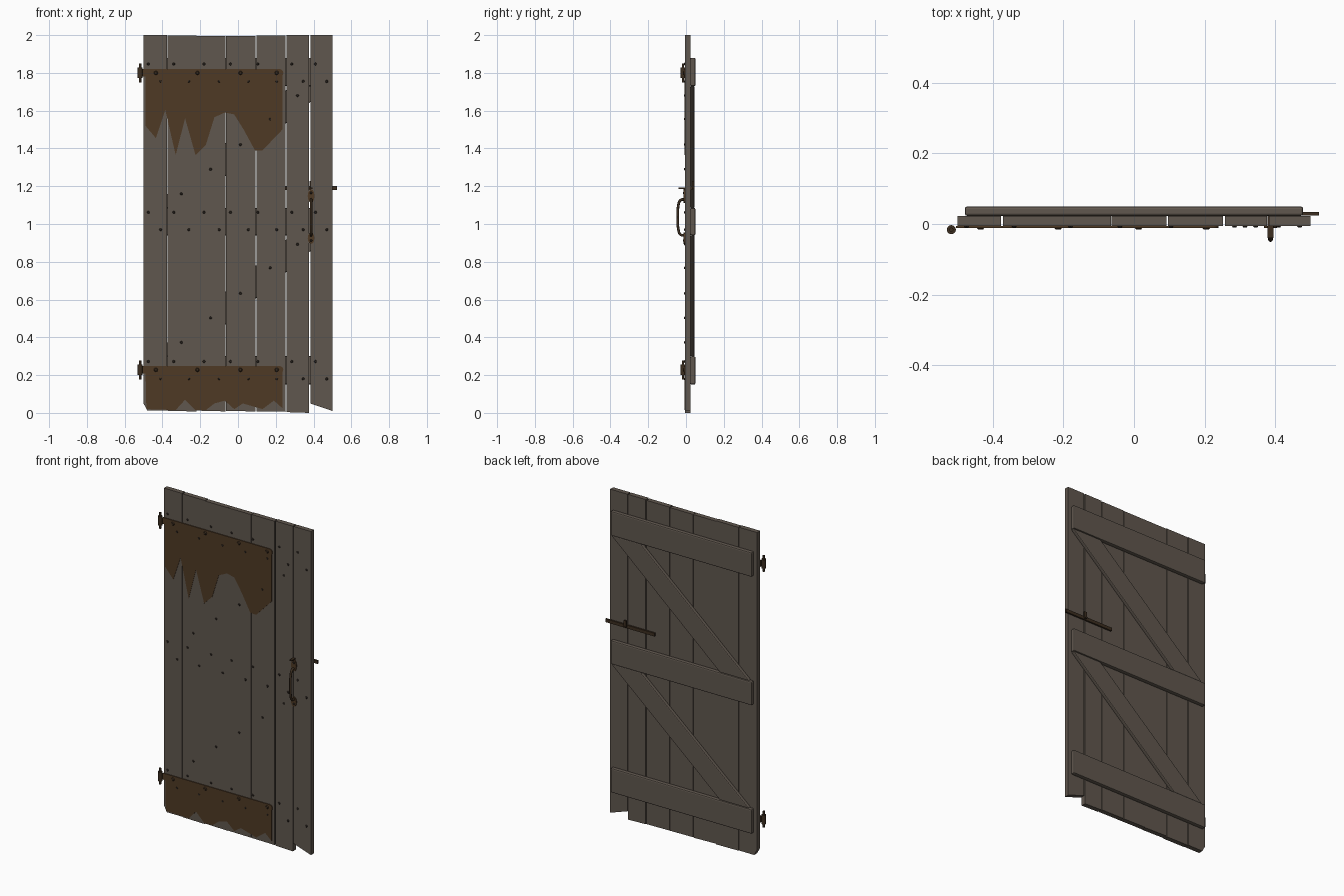
import bpy, bmesh, math
from mathutils import Matrix, Vector

if "Cube" in bpy.data.objects:
    bpy.data.objects.remove(bpy.data.objects["Cube"])


def material(name, rgb):
    m = bpy.data.materials.new(name)
    m.diffuse_color = (*rgb, 1)
    m.use_nodes = True
    m.node_tree.nodes["Principled BSDF"].inputs["Base Color"].default_value = m.diffuse_color
    return m


WOOD = material("weathered_wood", (0.118, 0.096, 0.077))
RUST = material("rusty_sheet", (0.078, 0.042, 0.018))
IRON = material("dark_rusty_iron", (0.045, 0.027, 0.014))
NAIL = material("nail_iron", (0.03, 0.023, 0.018))

FRONT, BACK = -0.006, 0.023      # plank faces


def finish(name, bm, mat, bevel=0, smooth=False):
    bmesh.ops.recalc_face_normals(bm, faces=bm.faces)
    me = bpy.data.meshes.new(name)
    bm.to_mesh(me)
    bm.free()
    me.materials.append(mat)
    ob = bpy.data.objects.new(name, me)
    bpy.context.collection.objects.link(ob)
    if bevel:
        mod = ob.modifiers.new("bevel", "BEVEL")
        mod.width, mod.segments, mod.limit_method = bevel, 2, 'ANGLE'
    if smooth:
        bpy.context.view_layer.objects.active = ob
        ob.select_set(True)
        bpy.ops.object.shade_smooth_by_angle(angle=math.radians(40))
        ob.select_set(False)
    return ob


def prism(name, outline, y0, y1, mat, bevel=0):
    """Extrude an (x, z) outline from y0 to y1."""
    bm = bmesh.new()
    face = bm.faces.new([bm.verts.new((x, y0, z)) for x, z in outline])
    ext = bmesh.ops.extrude_face_region(bm, geom=[face])["geom"]
    for v in ext:
        if isinstance(v, bmesh.types.BMVert):
            v.co.y = y1
    bmesh.ops.triangulate(bm, faces=[f for f in bm.faces if len(f.verts) > 6])
    return finish(name, bm, mat, bevel)


def rect(x0, x1, z0, z1):
    return [(x0, z0), (x1, z0), (x1, z1), (x0, z1)]


def add_rod(bm, center, radius, depth, axis, sides=12, top=None):
    rot = Vector((0, 0, 1)).rotation_difference(Vector(axis)).to_matrix().to_4x4()
    bmesh.ops.create_cone(bm, cap_ends=True, segments=sides, radius1=radius,
                          radius2=radius if top is None else top, depth=depth,
                          matrix=Matrix.Translation(center) @ rot)


def studs(name, points, radius, base, height, mat):
    bm = bmesh.new()
    for x, z in points:
        add_rod(bm, (x, base - height / 2, z), radius, height, (0, -1, 0), 8, radius * 0.6)
    finish(name, bm, mat)


# Vertical planks: left, right, bottom left, bottom right, top
planks = [(-0.5, -0.377, 0.05, 0.012, 2.0), (-0.372, -0.2205, 0.01, 0.008, 1.998),
          (-0.2195, -0.0655, 0.012, 0.008, 1.995), (-0.0645, 0.092, 0.01, 0.008, 1.995),
          (0.097, 0.252, 0.008, 0.006, 1.997), (0.258, 0.377, 0.004, 0.0, 2.0),
          (0.383, 0.5, 0.05, 0.01, 2.0)]
for i, (x0, x1, zl, zr, zt) in enumerate(planks):
    # the first plank has only a small chipped corner
    low = [(x0, zl), (x0 + 0.02, zr), (x1, zr)] if i == 0 else [(x0, zl), (x1, zr)]
    prism(f"plank_{i + 1}", low + [(x1, zt), (x0, zt)], FRONT, BACK, WOOD)

# Back rails and diagonal braces
for name, z0, z1 in (("bottom", 0.15, 0.30), ("middle", 0.94, 1.085), ("top", 1.73, 1.88)):
    prism(name + "_rail", rect(-0.48, 0.48, z0, z1), BACK, 0.05, WOOD, 0.007)
for name, z0, z1 in (("lower", 0.30, 0.94), ("upper", 1.085, 1.73)):
    prism(name + "_brace", [(-0.46, z0), (-0.26, z0), (0.48, z1), (0.28, z1)],
          BACK, 0.045, WOOD, 0.005)

# Nails: two per plank at each rail, one per plank along each brace
left = (-0.475, -0.34, -0.18, -0.04, 0.105, 0.285, 0.41)
right = (-0.41, -0.26, -0.10, 0.055, 0.205, 0.345, 0.47)
diagonal = ((0.315, 1.68), (0.17, 1.555), (0.013, 1.42), (-0.145, 1.29), (-0.3, 1.16))
nails = []
for z in (0.18, 0.97, 1.755):
    nails += [(x, z + 0.092) for x in left] + [(x, z) for x in right]
for drop in (0, 0.787):
    nails += [(x, z - drop) for x, z in diagonal]
studs("nails", nails, 0.008, FRONT + 0.001, 0.005, NAIL)

# Torn rusty sheets
upper_tear = [(-0.49, 1.52), (-0.435, 1.455), (-0.385, 1.605), (-0.33, 1.365),
              (-0.28, 1.56), (-0.225, 1.365), (-0.17, 1.42), (-0.125, 1.565),
              (-0.07, 1.59), (-0.02, 1.58), (0.03, 1.50), (0.09, 1.39),
              (0.13, 1.39), (0.235, 1.50)]
lower_tear = [(-0.485, 0.02), (-0.33, 0.015), (-0.28, 0.07), (-0.225, 0.015),
              (-0.17, 0.015), (-0.125, 0.05), (-0.07, 0.065), (-0.02, 0.02),
              (0.025, 0.05), (0.13, 0.02), (0.19, 0.065), (0.235, 0.025)]
for name, tear, z in (("upper", upper_tear, 1.80), ("lower", lower_tear, 0.228)):
    prism(name + "_sheet", tear + [(0.235, z + 0.01), (-0.49, z + 0.01)],
          FRONT - 0.002, FRONT + 0.001, RUST)
    # Hinge strap with a rounded tip
    tip = [(0.22 + 0.02 * math.cos(a), z + 0.02 * math.sin(a))
           for a in (math.pi * (k / 8 - 0.5) for k in range(9))]
    prism(name + "_strap", [(-0.505, z - 0.02)] + tip + [(-0.505, z + 0.02)],
          FRONT - 0.005, FRONT + 0.001, RUST)
    studs(name + "_rivets", [(x, z) for x in (-0.435, -0.215, 0.013, 0.205)],
          0.011, FRONT - 0.005, 0.005, IRON)
    # Hinge barrel and pin
    bm = bmesh.new()
    add_rod(bm, (-0.518, -0.016, z), 0.013, 0.056, (0, 0, 1))
    add_rod(bm, (-0.518, -0.016, z), 0.006, 0.1, (0, 0, 1))
    finish(name + "_hinge_barrel", bm, IRON, smooth=True)

# Door handle: grip with two leaf-shaped mounting plates
path = [(-0.008, 1.13), (-0.028, 1.127), (-0.041, 1.095), (-0.043, 1.035),
        (-0.041, 0.975), (-0.028, 0.943), (-0.008, 0.94)]
cu = bpy.data.curves.new("handle_grip", 'CURVE')
cu.dimensions, cu.bevel_depth, cu.bevel_resolution = '3D', 0.007, 2
cu.resolution_u, cu.use_fill_caps = 4, True
sp = cu.splines.new('BEZIER')
sp.bezier_points.add(len(path) - 1)
for p, (y, z) in zip(sp.bezier_points, path):
    p.co = (0.387, y, z)
    p.handle_left_type = p.handle_right_type = 'AUTO'
cu.materials.append(IRON)
grip = bpy.data.objects.new("handle_grip", cu)
bpy.context.collection.objects.link(grip)
bpy.context.view_layer.objects.active = grip
grip.select_set(True)
bpy.ops.object.convert(target='MESH')
bpy.ops.object.select_all(action='DESELECT')
for name, z, h in (("upper", 1.148, 0.036), ("lower", 0.925, 0.03)):
    oval = [(0.387 + 0.018 * math.cos(k * math.pi / 6), z + h * math.sin(k * math.pi / 6))
            for k in range(12)]
    prism(name + "_handle_plate", oval, FRONT - 0.006, FRONT + 0.001, RUST)
studs("handle_screws", [(0.387, 1.165), (0.387, 0.912)], 0.007, FRONT - 0.006, 0.004, NAIL)

# Latch: thumb lever through the door and bar on the back
prism("thumb_lever", rect(0.379, 0.395, 1.186, 1.193), -0.04, 0.045, IRON)
prism("lever_lift", rect(0.379, 0.395, 1.186, 1.228), 0.033, 0.042, IRON)
prism("latch_bar", rect(0.19, 0.525, 1.18, 1.20), BACK + 0.001, 0.034, IRON)
